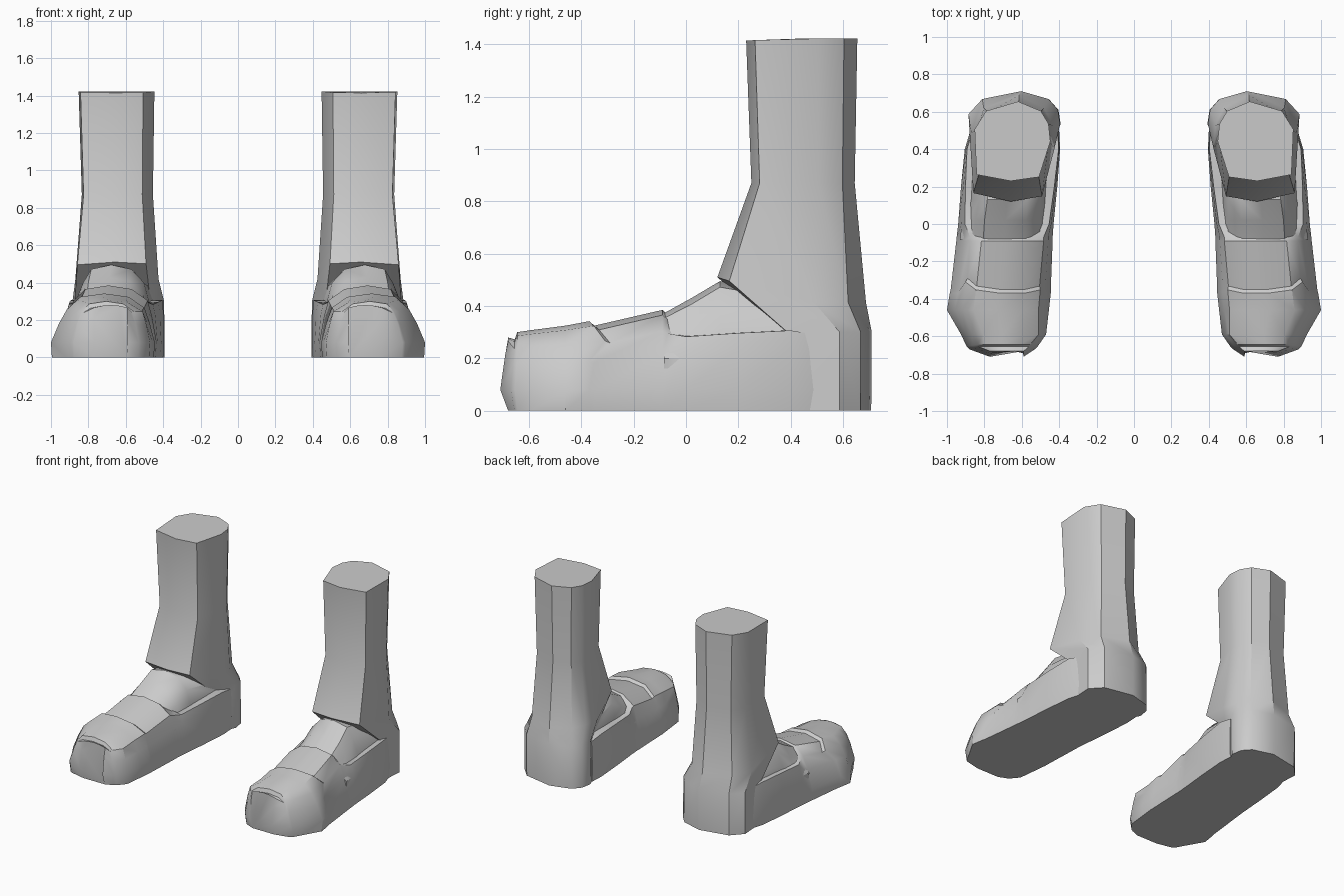
import bpy, bmesh, math

grey = bpy.data.materials.new("plain_grey")
grey.diffuse_color = (0.6, 0.6, 0.6, 1)


def loft(name, rings):
    """Skin closed rings, cap both ends, mirror to the other foot."""
    bm = bmesh.new()
    loops = [[bm.verts.new(p) for p in r] for r in rings]
    n = len(loops[0])
    for a, b in zip(loops, loops[1:]):
        for i in range(n):
            j = (i + 1) % n
            bm.faces.new((a[i], a[j], b[j], b[i]))
    bm.faces.new(loops[0])
    bm.faces.new(loops[-1])
    bmesh.ops.recalc_face_normals(bm, faces=bm.faces)
    mesh = bpy.data.meshes.new(name)
    bm.to_mesh(mesh)
    bm.free()
    mesh.materials.append(grey)
    ob = bpy.data.objects.new(name, mesh)
    bpy.context.collection.objects.link(ob)
    bpy.ops.object.select_all(action='DESELECT')
    ob.select_set(True)
    bpy.context.view_layer.objects.active = ob
    bpy.ops.object.shade_smooth_by_angle(angle=math.radians(35))
    mirror = ob.modifiers.new("other_foot", 'MIRROR')
    mirror.use_mirror_merge = False
    return ob


def arch(y, xi, xo, zt, zs, inset, bow=0.0, nose=0.0, base=0.0):
    """Arched cross-section: flat floor, near-upright sides, rounded top."""
    xm = (xi + xo) / 2
    outer = [(xo - 0.005, y, base),
             (xo, y - nose, base + 0.08),
             (xo - inset * 0.6, y - nose * 0.4, base + (zs - base) * 0.8),
             (xo - inset * 1.2, y + bow, zs + (zt - zs) * 0.3),
             (xm + (xo - xm) * 0.48, y + bow * 0.3, zt - (zt - zs) * 0.17)]
    inner = [(xm - (xm - xi) * 0.48, y, zt - (zt - zs) * 0.17),
             (xi + inset * 0.8, y + bow * 0.3, zs + (zt - zs) * 0.3),
             (xi + inset * 0.4, y - nose * 0.4, base + (zs - base) * 0.8),
             (xi, y - nose, base + 0.08),
             (xi + 0.005, y, base)]
    return outer + [(xm, y, zt)] + inner


# Foot: toe cap, raised toe panel, instep lip, then low sides to the heel
foot = [
    (-0.68, 0.59, 0.77, 0.280, 0.26, 0.00, 0, 0.03),
    (-0.655, 0.53, 0.88, 0.272, 0.22, 0.04, 0, 0.015),
    (-0.645, 0.515, 0.895, 0.300, 0.22, 0.05, 0, 0.01),
    (-0.59, 0.47, 0.925, 0.308, 0.22, 0.05),
    (-0.46, 0.455, 1.00, 0.325, 0.225, 0.07),
    (-0.37, 0.445, 0.985, 0.342, 0.235, 0.07, 0.06),
    (-0.35, 0.445, 0.98, 0.325, 0.23, 0.075, 0.06),
    (-0.09, 0.435, 0.95, 0.385, 0.27, 0.06),
    (-0.07, 0.435, 0.948, 0.365, 0.265, 0.06),
    (0.00, 0.43, 0.94, 0.29, 0.28, 0.03),
    (0.20, 0.41, 0.925, 0.30, 0.295, 0.02),
    (0.40, 0.395, 0.905, 0.31, 0.305, 0.01),
    (0.50, 0.40, 0.875, 0.29, 0.29, 0.01),
]
loft("foot", [arch(*s) for s in foot])

# Tongue: rises from the instep into the ankle opening
tongue = [
    (-0.085, 0.455, 0.93, 0.372, 0.26, 0.06),
    (0.02, 0.455, 0.92, 0.430, 0.29, 0.06),
    (0.13, 0.455, 0.90, 0.495, 0.36, 0.06),
    (0.42, 0.44, 0.88, 0.44, 0.33, 0.03),
]
loft("tongue", [arch(*s, base=0.12) for s in tongue])

# Shaft: faceted tube, front flaring forward at the ankle, closed heel below
PLAN = [(-0.15, 1), (0.7, 0.88), (1, 0.65), (0.95, 0.08), (0.05, 0),
        (-0.7, 0.05), (-1, 0.5), (-0.95, 0.72), (-0.75, 0.88)]


def shaft_ring(z, x0, x1, yf, yb, slant=0.0):
    ring = []
    for u, v in PLAN:
        y = yf + v * (yb - yf)
        ring.append(((x0 + x1) / 2 + u * (x1 - x0) / 2, y,
                     z - slant * (min(y, 0.42) - yf)))
    return ring


loft("shaft", [
    shaft_ring(0.0, 0.392, 0.885, 0.36, 0.708),
    shaft_ring(0.30, 0.395, 0.885, 0.36, 0.71),
    shaft_ring(0.51, 0.425, 0.87, 0.12, 0.688, 0.32),
    shaft_ring(0.87, 0.455, 0.835, 0.25, 0.645),
    shaft_ring(1.415, 0.447, 0.852, 0.23, 0.655, -0.04),
])
